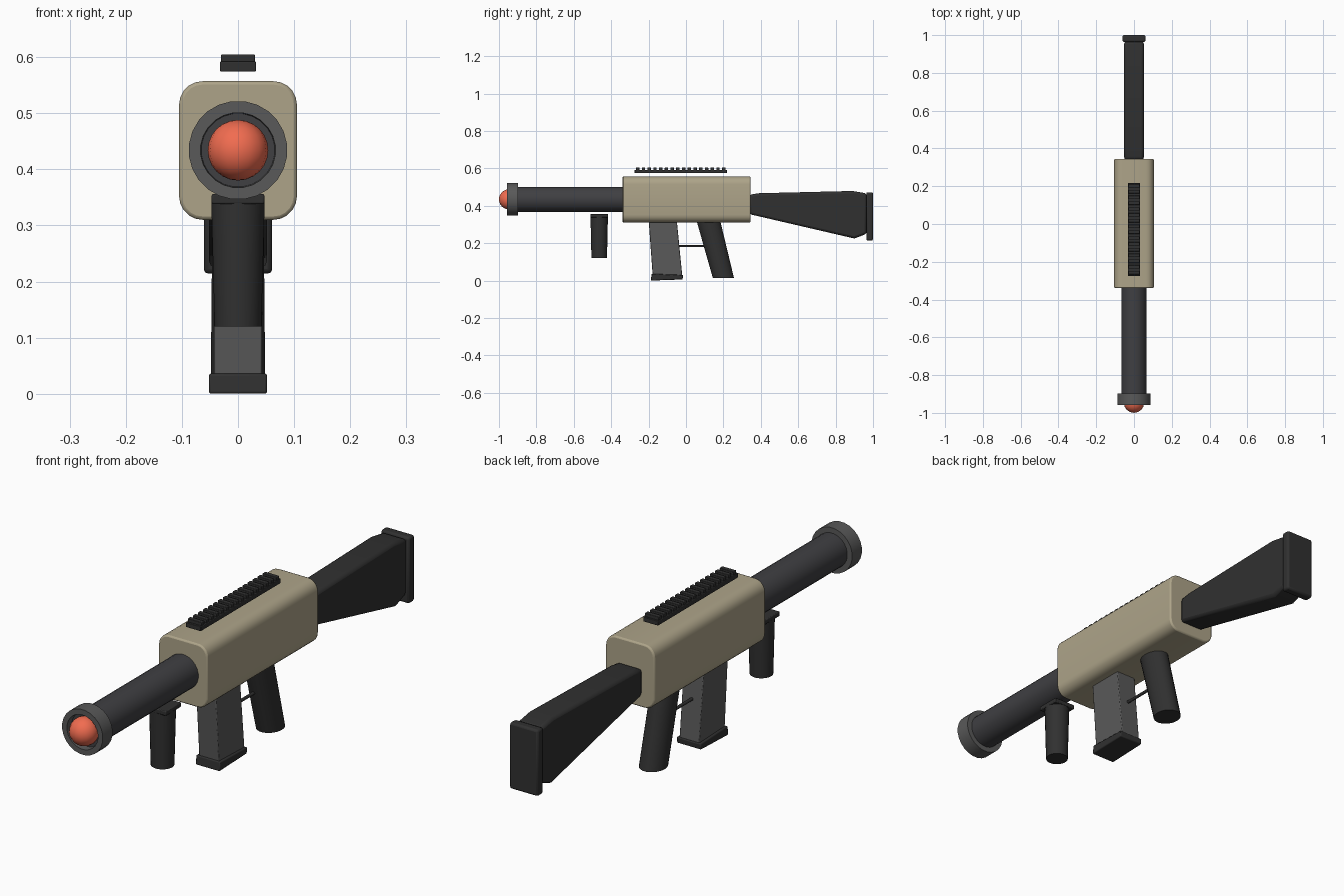
import bpy, bmesh, math
from mathutils import Vector

if "Cube" in bpy.data.objects:
    bpy.data.objects.remove(bpy.data.objects["Cube"])


def material(name, rgb):
    m = bpy.data.materials.new(name)
    m.diffuse_color = (*rgb, 1)
    m.use_nodes = True
    m.node_tree.nodes["Principled BSDF"].inputs["Base Color"].default_value = m.diffuse_color
    return m


TAN = material("tan", (0.42, 0.37, 0.25))
ORANGE = material("orange", (0.88, 0.15, 0.08))
BLACK = material("black", (0.03, 0.03, 0.03))
BARREL = material("barrel_grey", (0.05, 0.05, 0.055))
GREY = material("mid_grey", (0.1, 0.1, 0.1))


def finish(name, bm, mat, bevel=0, segs=2, smooth=True):
    bmesh.ops.recalc_face_normals(bm, faces=bm.faces)
    me = bpy.data.meshes.new(name)
    bm.to_mesh(me)
    bm.free()
    me.materials.append(mat)
    ob = bpy.data.objects.new(name, me)
    bpy.context.collection.objects.link(ob)
    if bevel:
        b = ob.modifiers.new("bevel", 'BEVEL')
        b.width, b.segments, b.limit_method = bevel, segs, 'ANGLE'
        b.angle_limit = math.radians(40)
    if smooth:
        bpy.ops.object.select_all(action='DESELECT')
        ob.select_set(True)
        bpy.context.view_layer.objects.active = ob
        bpy.ops.object.shade_smooth_by_angle(angle=math.radians(35))
    return ob


def extrude_side(name, profile, half_x, mat, bevel=0, segs=2):
    """Extrude a (y, z) side profile symmetrically across x."""
    bm = bmesh.new()
    f = bm.faces.new([bm.verts.new((-half_x, y, z)) for y, z in profile])
    r = bmesh.ops.extrude_face_region(bm, geom=[f])
    bmesh.ops.translate(bm, vec=(2 * half_x, 0, 0),
                        verts=[v for v in r['geom'] if isinstance(v, bmesh.types.BMVert)])
    return finish(name, bm, mat, bevel, segs)


def box(name, half_x, y0, y1, z0, z1, mat, bevel=0):
    return extrude_side(name, [(y0, z0), (y1, z0), (y1, z1), (y0, z1)], half_x, mat, bevel)


def loft(name, rings, mat, n=24, axis='Z', closed=False, bevel=0):
    """Loft ellipses: each ring is (centre, rx, r2), around z or y."""
    bm = bmesh.new()
    loops = []
    for c, a, b in rings:
        loop = []
        for i in range(n):
            t = 2 * math.pi * (i + 0.5) / n
            u, v = a * math.cos(t), b * math.sin(t)
            loop.append(bm.verts.new(Vector(c) + Vector((u, v, 0) if axis == 'Z' else (u, 0, v))))
        loops.append(loop)
    pairs = list(zip(loops, loops[1:]))
    if closed:
        pairs.append((loops[-1], loops[0]))
    else:
        bm.faces.new(loops[0])
        bm.faces.new(loops[-1])
    for p, q in pairs:
        for i in range(n):
            j = (i + 1) % n
            bm.faces.new((p[i], p[j], q[j], q[i]))
    return finish(name, bm, mat, bevel)


# receiver body: box with large rounding on the long edges
bm = bmesh.new()
bmesh.ops.create_cube(bm, size=1)
bmesh.ops.scale(bm, vec=(0.21, 0.684, 0.247), verts=bm.verts)
bmesh.ops.translate(bm, vec=(0, 0.003, 0.4335), verts=bm.verts)
long_edges = [e for e in bm.edges if abs(e.verts[0].co.y - e.verts[1].co.y) > 0.1]
bmesh.ops.bevel(bm, geom=long_edges, offset=0.042, segments=5, profile=0.5, affect='EDGES')
finish("receiver", bm, TAN, 0.006)

# barrel, muzzle collar and round tip
ZB = 0.434
loft("barrel", [((0, y, ZB), 0.067, 0.067) for y in (-0.93, -0.32)], BARREL, axis='Y')
loft("muzzle_collar", [((0, y, ZB), r, r) for y, r in
                       ((-0.957, 0.067), (-0.957, 0.088), (-0.897, 0.088), (-0.897, 0.064))],
     GREY, axis='Y', closed=True)
bm = bmesh.new()
bmesh.ops.create_uvsphere(bm, u_segments=16, v_segments=12, radius=0.054)
bmesh.ops.translate(bm, vec=(0, -0.946, ZB), verts=bm.verts)
finish("round_tip", bm, ORANGE)

# top rail with evenly spaced teeth
box("rail_base", 0.032, -0.275, 0.218, 0.574, 0.592, BLACK, 0.002)
TEETH = 16
for i in range(TEETH):
    y = -0.258 + i * 0.46 / (TEETH - 1)
    box(f"rail_tooth_{i + 1}", 0.03, y - 0.009, y + 0.009, 0.590, 0.605, BLACK, 0.002)

# front grip and its mounting plate
loft("front_grip", [((0, -0.464, 0.12), 0.042, 0.042), ((0, -0.464, 0.342), 0.048, 0.047)], BLACK)
box("front_grip_mount", 0.047, -0.511, -0.416, 0.338, 0.356, BLACK, 0.003)

# magazine and base plate
extrude_side("magazine", [(-0.2, 0.33), (-0.05, 0.33), (-0.02, 0.025), (-0.178, 0.025)],
             0.043, GREY, 0.003)
extrude_side("magazine_base", [(-0.184, 0.036), (-0.016, 0.030), (-0.018, 0.006), (-0.188, 0.0)],
             0.052, BLACK, 0.004)

# slanted rear grip and trigger guard rod
loft("rear_grip", [((0, 0.200, 0.014), 0.049, 0.057), ((0, 0.117, 0.33), 0.046, 0.064)], BLACK)
loft("trigger_guard", [((0, y, 0.184), 0.006, 0.006) for y in (-0.05, 0.16)], BLACK, n=12, axis='Y')

# shoulder stock and butt pad
extrude_side("stock", [(0.34, 0.459), (0.39, 0.467), (0.89, 0.479), (0.966, 0.466),
                       (0.966, 0.25), (0.90, 0.225), (0.34, 0.355)], 0.052, BLACK, 0.012)
box("butt_pad", 0.061, 0.964, 1.0, 0.214, 0.472, BLACK, 0.008)
